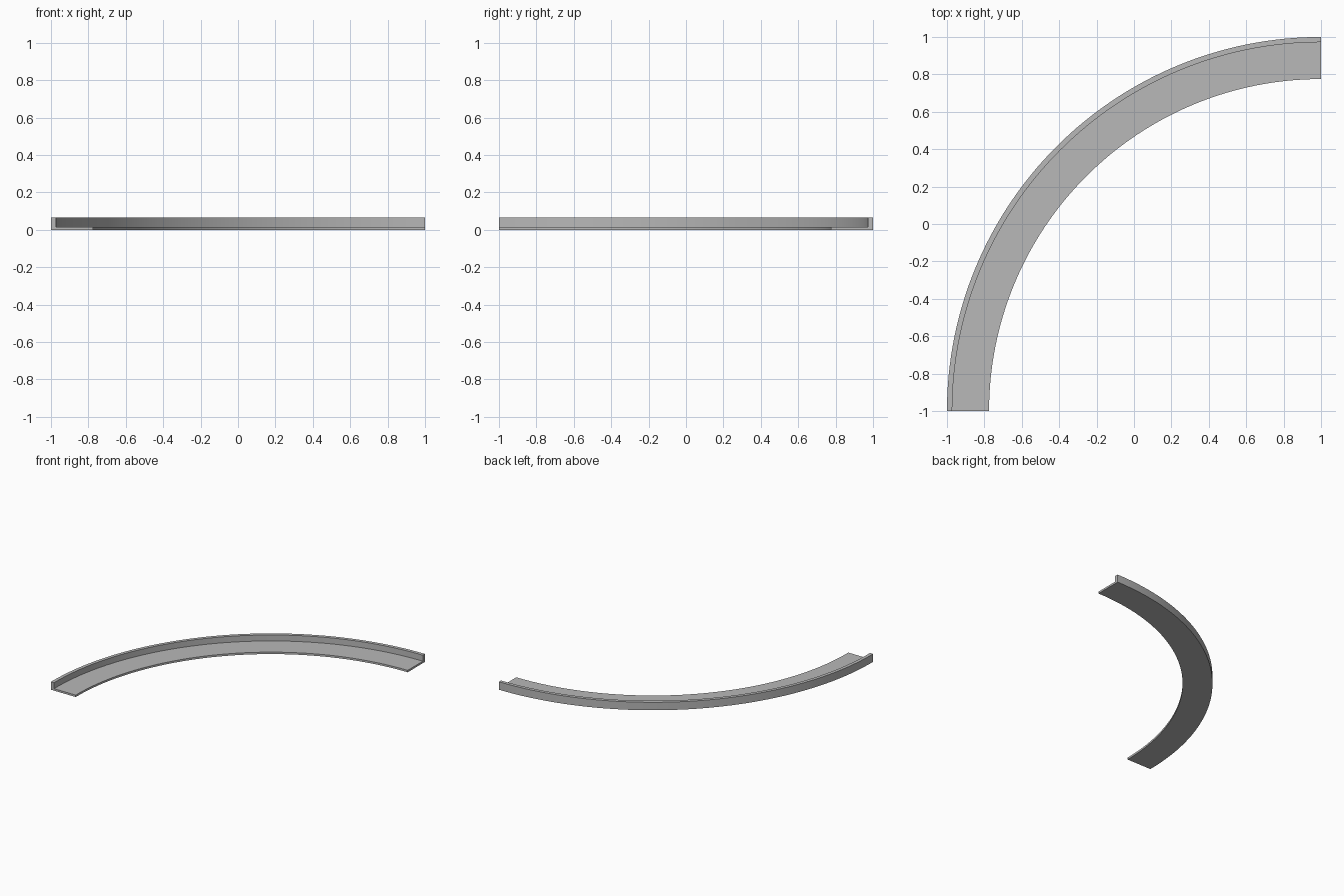
import bpy, bmesh
from math import pi
from mathutils import Matrix, Vector

cube = bpy.data.objects.get("Cube")
if cube:
    bpy.data.objects.remove(cube, do_unlink=True)

# Plain grey finish
grey = bpy.data.materials.new("plain_grey")
grey.use_nodes = True
grey.diffuse_color = (0.48, 0.48, 0.48, 1)
grey.node_tree.nodes["Principled BSDF"].inputs["Base Color"].default_value = grey.diffuse_color

CENTRE = Vector((1, -1, 0))
SEGMENTS = 64
OUTER, LIP, INNER = 2.0, 1.972, 1.775
HEIGHT, BASE = 0.065, 0.016

# L-shaped section (radius, height): flat flange with an upright outer lip
section = [(INNER, 0), (OUTER, 0), (OUTER, HEIGHT),
           (LIP, HEIGHT), (LIP, BASE), (INNER, BASE)]

# Sweep the section through a quarter turn
bm = bmesh.new()
rings = []
for i in range(SEGMENTS + 1):
    turn = Matrix.Rotation(pi / 2 + i / SEGMENTS * pi / 2, 3, 'Z')
    rings.append([bm.verts.new(CENTRE + turn @ Vector((r, 0, z))) for r, z in section])
for a, b in zip(rings, rings[1:]):
    for j in range(len(section)):
        k = (j + 1) % len(section)
        bm.faces.new((a[j], a[k], b[k], b[j]))

# End caps, each split into flange and lip
for ring in (rings[0], rings[-1]):
    bm.faces.new((ring[0], ring[1], ring[4], ring[5]))
    bm.faces.new((ring[1], ring[2], ring[3], ring[4]))
bmesh.ops.recalc_face_normals(bm, faces=bm.faces)

mesh = bpy.data.meshes.new("curved_angle_rail")
bm.to_mesh(mesh)
bm.free()
mesh.materials.append(grey)
rail = bpy.data.objects.new("curved_angle_rail", mesh)
bpy.context.collection.objects.link(rail)

# Smooth along the curve, sharp along the section corners
bpy.ops.object.select_all(action='DESELECT')
rail.select_set(True)
bpy.context.view_layer.objects.active = rail
bpy.ops.object.shade_smooth_by_angle(angle=pi / 6)
